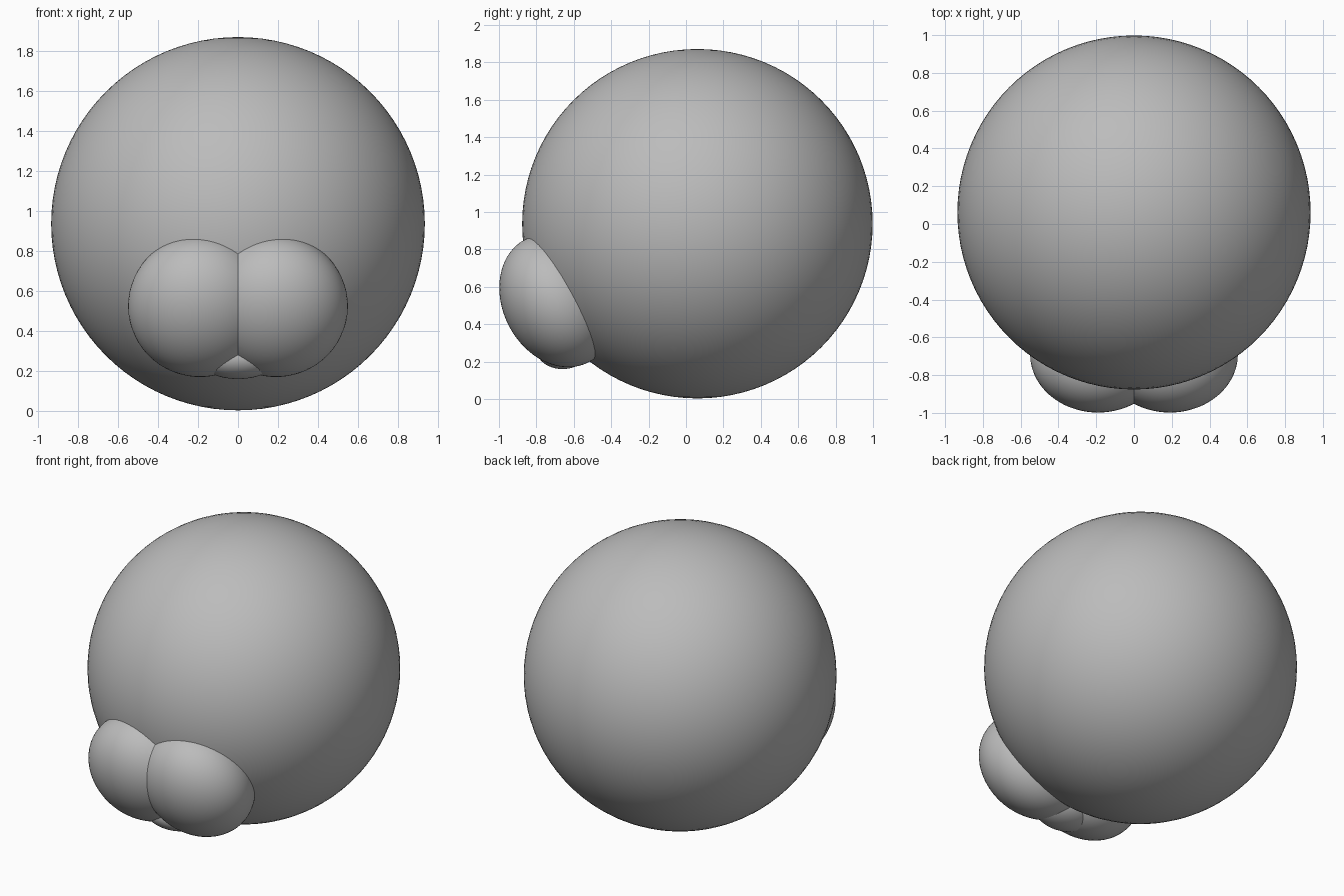
import bpy, bmesh, math
from mathutils import Matrix, Vector

if "Cube" in bpy.data.objects:
    bpy.data.objects.remove(bpy.data.objects["Cube"])

grey = bpy.data.materials.new("plain grey")
grey.diffuse_color = (0.5, 0.5, 0.5, 1)
grey.use_nodes = True
grey.node_tree.nodes["Principled BSDF"].inputs["Base Color"].default_value = grey.diffuse_color


def ellipsoid(name, centre, radii, tilt=0.0, segs=64, rings=32, half=False):
    """Smooth ellipsoid baked in world space; half keeps only x >= 0, open at the seam."""
    bm = bmesh.new()
    mat = (Matrix.Translation(centre) @ Matrix.Rotation(math.radians(tilt), 4, 'X')
           @ Matrix.Diagonal(Vector((*radii, 1))))
    bmesh.ops.create_uvsphere(bm, u_segments=segs, v_segments=rings, radius=1, matrix=mat)
    if half:
        bmesh.ops.bisect_plane(bm, geom=bm.verts[:] + bm.edges[:] + bm.faces[:],
                               plane_co=(0, 0, 0), plane_no=(-1, 0, 0), clear_outer=True)
    bmesh.ops.recalc_face_normals(bm, faces=bm.faces[:])
    me = bpy.data.meshes.new(name)
    bm.to_mesh(me)
    bm.free()
    me.materials.append(grey)
    ob = bpy.data.objects.new(name, me)
    bpy.context.collection.objects.link(ob)
    if half:
        mod = ob.modifiers.new("mirror", 'MIRROR')
        mod.use_clip = True
    bpy.ops.object.select_all(action='DESELECT')
    ob.select_set(True)
    bpy.context.view_layer.objects.active = ob
    if half:
        bpy.ops.object.modifier_apply(modifier="mirror")
    bpy.ops.object.shade_smooth_by_angle(angle=math.radians(30))
    return ob


# Large round head
ellipsoid("head", (0, 0.061, 0.937), (0.935, 0.937, 0.934), segs=96, rings=48)

# Two-lobed muzzle with a crease down the middle, tilted to follow the head
ellipsoid("muzzle", (0, 0, 0) and (0.19, -0.69, 0.525), (0.36, 0.29, 0.37), tilt=27, half=True)

# Small chin that fills the bottom of the crease
ellipsoid("chin", (0, -0.66, 0.265), (0.2, 0.14, 0.105))
